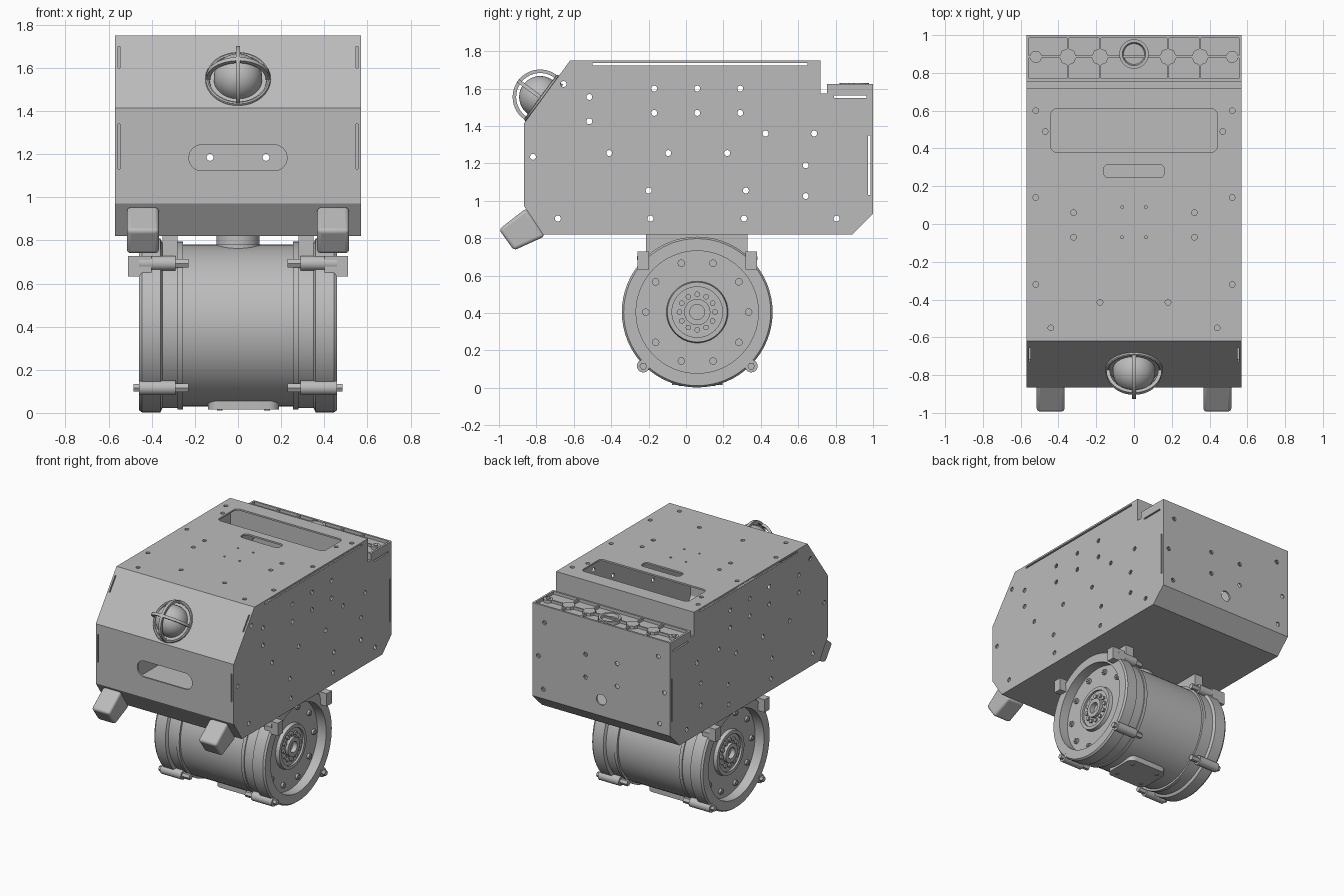
import bpy, bmesh, math
from mathutils import Matrix, Vector

cube = bpy.data.objects.get("Cube")
if cube:
    bpy.data.objects.remove(cube, do_unlink=True)

grey = bpy.data.materials.new("plain grey metal")
grey.use_nodes = True
GREY = (0.5, 0.5, 0.5, 1)
grey.diffuse_color = GREY
grey.node_tree.nodes["Principled BSDF"].inputs["Base Color"].default_value = GREY

TURN = {"x": Matrix.Rotation(math.pi / 2, 4, "Y"),
        "y": Matrix.Rotation(math.pi / 2, 4, "X"), "z": Matrix()}


def finish(name, bm, bevel=0):
    bmesh.ops.recalc_face_normals(bm, faces=bm.faces)
    mesh = bpy.data.meshes.new(name)
    bm.to_mesh(mesh)
    bm.free()
    obj = bpy.data.objects.new(name, mesh)
    mesh.materials.append(grey)
    bpy.context.collection.objects.link(obj)
    if bevel:
        mod = obj.modifiers.new("rounding", "BEVEL")
        mod.width, mod.segments = bevel, 4
    return obj


def box(bm, x0, x1, y0, y1, z0, z1):
    m = Matrix.Translation(((x0 + x1) / 2, (y0 + y1) / 2, (z0 + z1) / 2))
    bmesh.ops.create_cube(bm, size=1, matrix=m @ Matrix.Diagonal((x1 - x0, y1 - y0, z1 - z0, 1)))


def rod(bm, centre, axis, r, depth, seg=20):
    bmesh.ops.create_cone(bm, cap_ends=True, segments=seg, radius1=r, radius2=r, depth=depth,
                          matrix=Matrix.Translation(centre) @ TURN[axis])


def prism(bm, points, x0, x1):
    face = bm.faces.new([bm.verts.new((x0, y, z)) for y, z in points])
    out = bmesh.ops.extrude_face_region(bm, geom=[face])["geom"]
    bmesh.ops.translate(bm, vec=(x1 - x0, 0, 0),
                        verts=[v for v in out if isinstance(v, bmesh.types.BMVert)])


def rounded_slot(bm, w, h, r, depth, matrix):
    """Rounded rectangle prism centred on the origin, then placed by matrix."""
    verts = []
    for k in range(4):
        sx, sy = (1, -1, -1, 1)[k], (1, 1, -1, -1)[k]
        for i in range(7):
            a = (k + i / 6) * math.pi / 2
            verts.append(bm.verts.new((sx * (w / 2 - r) + r * math.cos(a),
                                       sy * (h / 2 - r) + r * math.sin(a), -depth / 2)))
    bmesh.ops.remove_doubles(bm, verts=verts, dist=0.0005)
    verts = [v for v in verts if v.is_valid]
    face = bm.faces.new(verts)
    new = [v for v in bmesh.ops.extrude_face_region(bm, geom=[face])["geom"]
           if isinstance(v, bmesh.types.BMVert)]
    bmesh.ops.translate(bm, vec=(0, 0, depth), verts=new)
    bmesh.ops.transform(bm, matrix=matrix, verts=verts + new)


def lathe(bm, profile, seg=64):
    """Spin (x, radius) points about the x axis."""
    vs = [bm.verts.new((x, 0, r)) for x, r in profile]
    es = [bm.edges.new(p) for p in zip(vs, vs[1:])]
    bmesh.ops.spin(bm, geom=vs + es, cent=(0, 0, 0), axis=(1, 0, 0), angle=2 * math.pi, steps=seg)
    bmesh.ops.remove_doubles(bm, verts=bm.verts, dist=0.0002)


def apply_mods(obj):
    bpy.context.view_layer.objects.active = obj
    for mod in list(obj.modifiers):
        bpy.ops.object.modifier_apply(modifier=mod.name)


# Hollow sheet metal housing
bm = bmesh.new()
prism(bm, [(-.62, 1.75), (-.865, 1.415), (-.865, .97), (-.765, .82), (.89, .82),
           (1, .93), (1, 1.575), (.72, 1.575), (.72, 1.75)], -.57, .57)
housing = finish("housing", bm)
wall = housing.modifiers.new("wall", "SOLIDIFY")
wall.thickness, wall.offset, wall.use_even_offset = .012, -1, True

# Side holes and edge slots
side = bmesh.new()
rows = {1.625: [-.655], 1.555: [-.517], 1.425: [-.517], 1.6: [-.17, .06, .29],
        1.47: [-.17, .06, .29], 1.36: [.425, .685], 1.255: [-.41, -.095, .22],
        1.235: [-.818], 1.19: [.64], 1.055: [-.2, .32], 1.025: [.64],
        .905: [-.685, -.19, .31, .805]}
for z, ys in rows.items():
    for y in ys:
        rod(side, (0, y, z), "x", .016, 1.4, 14)
box(side, -.7, .7, -.5, .65, 1.724, 1.737)
box(side, -.7, .7, .974, .986, 1.03, 1.35)
box(side, -.7, .7, .79, .965, 1.55, 1.562)

# Top window, slot and holes
top = bmesh.new()
rounded_slot(top, .88, .23, .03, .1, Matrix.Translation((0, .495, 1.75)))
rounded_slot(top, .32, .07, .025, .1, Matrix.Translation((0, .28, 1.75)))
for s in (-1, 1):
    for x, y in [(.52, .6), (.47, .49), (.52, .14), (.32, .06), (.32, -.07),
                 (.52, -.32), (.18, -.415), (.44, -.55)]:
        rod(top, (s * x, y, 1.75), "z", .015, .1, 14)
    for y in (.09, -.07):
        rod(top, (s * .063, y, 1.75), "z", .008, .1, 10)

# Front slot, bend reliefs and rear holes
ends = bmesh.new()
rounded_slot(ends, .455, .12, .059, .1, Matrix.Translation((0, -.865, 1.183)) @ TURN["y"])
rod(ends, (0, 1, 1.05), "y", .04, .1)
for s in (-1, 1):
    box(ends, s * .548, s * .557, -.9, -.84, 1.13, 1.34)
    box(ends, s * .548, s * .557, -.8, -.6, 1.6, 1.7)
    for x, z in [(.13, 1.185), (.13, 1.355), (.47, 1.5), (.52, 1.24), (.48, 1.0)]:
        rod(ends, (s * x, 1, z), "y", .016, .1, 14)

for label, cut in (("side", side), ("top", top), ("end", ends)):
    cutter = finish(label + "_cutter", cut)
    cutter.hide_render = True
    mod = housing.modifiers.new(label, "BOOLEAN")
    mod.operation, mod.solver, mod.object = "DIFFERENCE", "EXACT", cutter
apply_mods(housing)
for label in ("side", "top", "end"):
    bpy.data.objects.remove(bpy.data.objects[label + "_cutter"], do_unlink=True)

# Ribbed rear deck with round bosses
bm = bmesh.new()
box(bm, -.57, .57, .755, 1, 1.575, 1.603)
for y in (.755, .985):
    box(bm, -.57, .57, y, y + .015, 1.59, 1.625)
for x in (-.57, .555):
    box(bm, x, x + .015, .755, 1, 1.59, 1.625)
box(bm, -.56, .56, .879, .891, 1.59, 1.622)
for x in (-.35, -.18, .18, .35):
    box(bm, x - .006, x + .006, .76, .99, 1.59, 1.622)
    rod(bm, (x, .885, 1.607), "z", .045, .034, 8)
for x in (-.52, .52):
    rod(bm, (x, .885, 1.607), "z", .032, .034)
    rod(bm, (x, .885, 1.61), "z", .016, .04, 12)
finish("rear_deck", bm)
bm = bmesh.new()
lathe(bm, [(0, .078), (.05, .078), (.05, .062), (.03, .055), (.03, 0)], 32)
bmesh.ops.transform(bm, matrix=Matrix.Translation((0, .9, 1.58)) @ TURN["x"].inverted(), verts=bm.verts)
finish("deck_port", bm)

# Caged lamp on the sloping front, built along +x then tilted
bm = bmesh.new()
dome = [(.112 * math.sin(a), .112 * math.cos(a)) for a in [i * math.pi / 24 for i in range(13)]]
lathe(bm, [(-.06, .125), (-.02, .125), (-.02, .112)] + dome, 48)
lathe(bm, [(-.012 + .012 * math.cos(i * math.pi / 4), .142 + .01 * math.sin(i * math.pi / 4))
           for i in range(9)], 48)
for spin in (0, math.pi / 2):
    bar = bmesh.new()
    prev = None
    for i in range(25):
        a = -math.pi / 2 + i * math.pi / 24
        ring = [bm.verts.new(Matrix.Rotation(spin, 3, "X") @
                             Vector((r * math.cos(a), w, r * math.sin(a))))
                for r, w in ((.128, -.01), (.147, -.01), (.147, .01), (.128, .01))]
        for k in range(4):
            if prev:
                bm.faces.new((prev[k], ring[k], ring[k - 3], prev[k - 3]))
        prev = ring
    bar.free()
tilt = Vector((-.807, .59))
frame = Matrix(((0, 1, 0, 0), (tilt.x, 0, tilt.y, -.78), (tilt.y, 0, -tilt.x, 1.555), (0, 0, 0, 1)))
bmesh.ops.transform(bm, matrix=frame, verts=bm.verts)
finish("caged_lamp", bm)

# Angled front bumpers
for label, s in (("left", 1), ("right", -1)):
    bm = bmesh.new()
    prism(bm, [(-1, .847), (-.855, .96), (-.755, .81), (-.92, .735)], s * .367, s * .515)
    finish(label + "_bumper", bm, .018)

# Drum motor: barrel, flanges and recessed end plates
Y, Z = .06, .405
AXLE = Matrix.Translation((0, Y, Z))
half = [(0, .375), (.255, .375), (.255, .39), (.28, .39), (.28, .383), (.35, .383), (.36, .403),
        (.445, .403), (.458, .393), (.458, .327), (.385, .327), (.385, .165), (.412, .16),
        (.412, .135), (.397, .135), (.397, .07), (.42, .07), (.42, .04), (.385, .04), (.385, 0)]
bm = bmesh.new()
lathe(bm, [(-x, r) for x, r in reversed(half)] + half[1:])
bmesh.ops.transform(bm, matrix=AXLE, verts=bm.verts)
finish("drum", bm)


def around(count, r, start=0):
    for i in range(count):
        a = start + i * 2 * math.pi / count
        yield Y + r * math.cos(a), Z + r * math.sin(a)


# Bolts and clamp lugs on both drum ends
bolts, lugs = bmesh.new(), bmesh.new()
for s in (-1, 1):
    for y, z in around(10, .275):
        rod(bolts, (s * .39, y, z), "x", .02, .022, 14)
        rod(bolts, (s * .397, y, z), "x", .01, .022, 6)
    for y, z in around(12, .095):
        rod(bolts, (s * .4, y, z), "x", .015, .02, 10)
    for y, z in around(4, .408, math.pi / 4):
        rod(lugs, (s * .375, y, z), "x", .034, .17)
        rod(bolts, (s * .47, y, z), "x", .02, .03, 6)
        rod(bolts, (s * .26, y, z), "x", .022, .06, 6)
        if z > Z:
            box(lugs, s * .4, s * .51, y - .03, y + .03, z - .06, z + .035)
finish("drum_bolts", bolts)
finish("drum_lugs", lugs)

# Neck and hanger blocks under the housing
bm = bmesh.new()
rod(bm, (0, Y, .78), "z", .1, .09, 32)
rod(bm, (0, Y, .765), "z", .112, .03, 32)
for s in (-1, 1):
    box(bm, s * .28, s * .35, -.215, .33, .62, .825)
finish("hanger", bm)

# Pad under the barrel
bm = bmesh.new()
rounded_slot(bm, .33, .27, .05, .045, Matrix.Translation((.025, Y, .038)))
for sx in (-1, 1):
    for sy in (-1, 1):
        rod(bm, (.025 + sx * .11, Y + sy * .085, .016), "z", .014, .012, 10)
finish("lower_pad", bm)

# Smooth curved parts, keep folds crisp
bpy.ops.object.select_all(action="DESELECT")
for obj in bpy.context.scene.objects:
    if obj.type == "MESH" and grey.name in obj.data.materials:
        obj.select_set(True)
        bpy.context.view_layer.objects.active = obj
bpy.ops.object.shade_smooth_by_angle(angle=math.radians(30))
